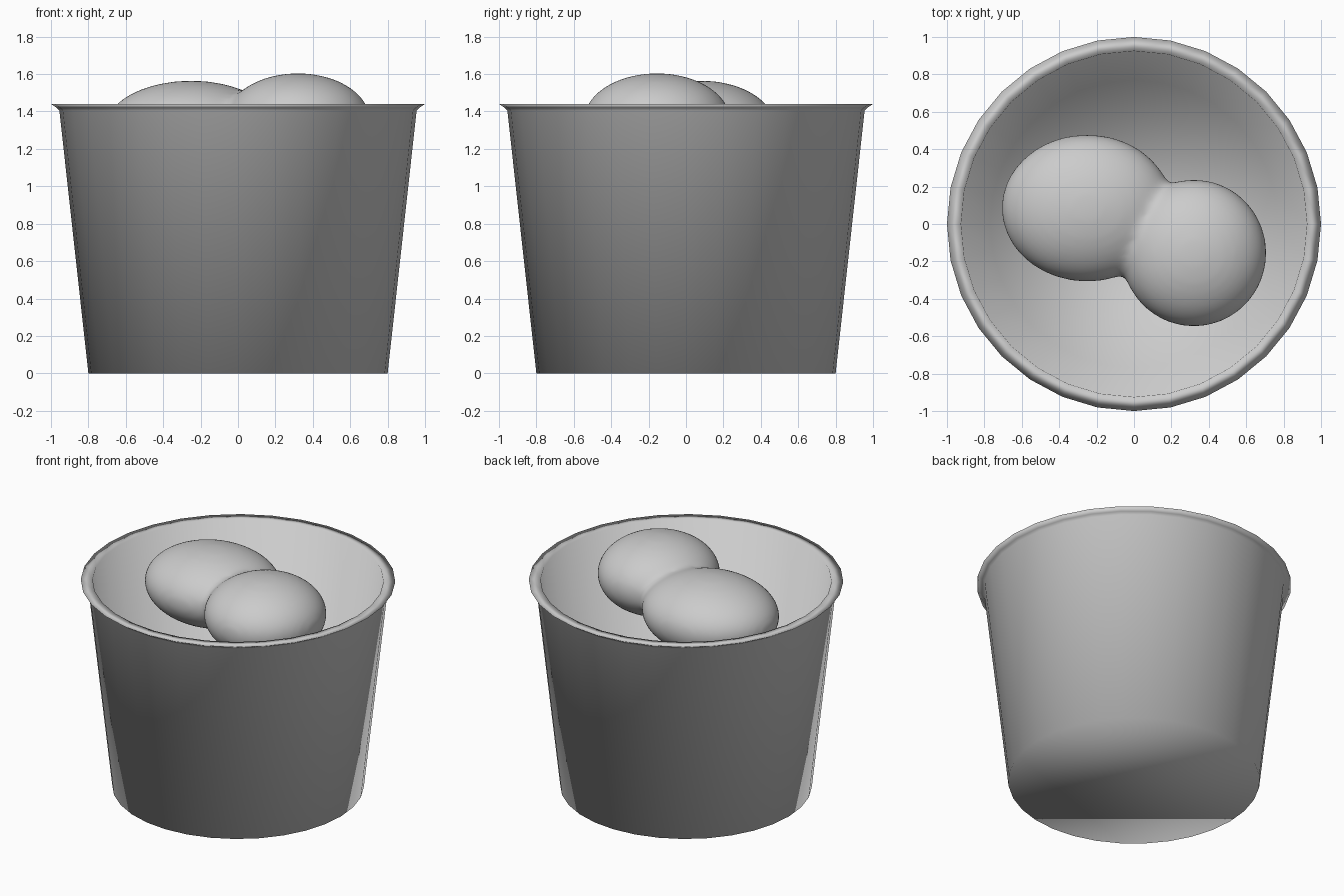
import bpy, bmesh, math
from mathutils import Matrix

if "Cube" in bpy.data.objects:
    bpy.data.objects.remove(bpy.data.objects["Cube"])

SIDES = 32


def make_object(name, bm):
    mesh = bpy.data.meshes.new(name)
    bm.to_mesh(mesh)
    bm.free()
    mesh.shade_smooth()
    obj = bpy.data.objects.new(name, mesh)
    bpy.context.collection.objects.link(obj)
    return obj


def lathe(name, profile):
    """Revolve (radius, z) points around z and cap both ends."""
    bm = bmesh.new()
    rings = []
    for r, z in profile:
        rings.append([bm.verts.new((r * math.cos(2 * math.pi * i / SIDES),
                                    r * math.sin(2 * math.pi * i / SIDES), z))
                      for i in range(SIDES)])
    for a, b in zip(rings, rings[1:]):
        for i in range(SIDES):
            j = (i + 1) % SIDES
            bm.faces.new((a[i], a[j], b[j], b[i]))
    bm.faces.new(rings[0][::-1])
    bm.faces.new(rings[-1])
    bmesh.ops.recalc_face_normals(bm, faces=bm.faces)
    return make_object(name, bm)


# Tapered cup: outer wall, flared lip, inner wall and floor
lathe("cup", [(0.80, 0.0), (0.955, 1.405), (0.97, 1.42), (1.0, 1.44),
              (0.925, 1.44), (0.77, 0.03)])

# Two flattened scoops melted into one smooth lump
bm = bmesh.new()
for centre, radii in [((-0.25, 0.085, 1.315), (0.46, 0.395, 0.25)),
                      ((0.32, -0.155, 1.35), (0.39, 0.395, 0.255))]:
    bmesh.ops.create_uvsphere(
        bm, u_segments=48, v_segments=32, radius=1,
        matrix=Matrix.Translation(centre) @ Matrix.Diagonal((*radii, 1)))
scoops = make_object("scoops", bm)
remesh = scoops.modifiers.new("merge", 'REMESH')
remesh.mode = 'VOXEL'
remesh.voxel_size = 0.02
remesh.use_smooth_shade = True
soften = scoops.modifiers.new("soften", 'SMOOTH')
soften.factor = 0.5
soften.iterations = 20
